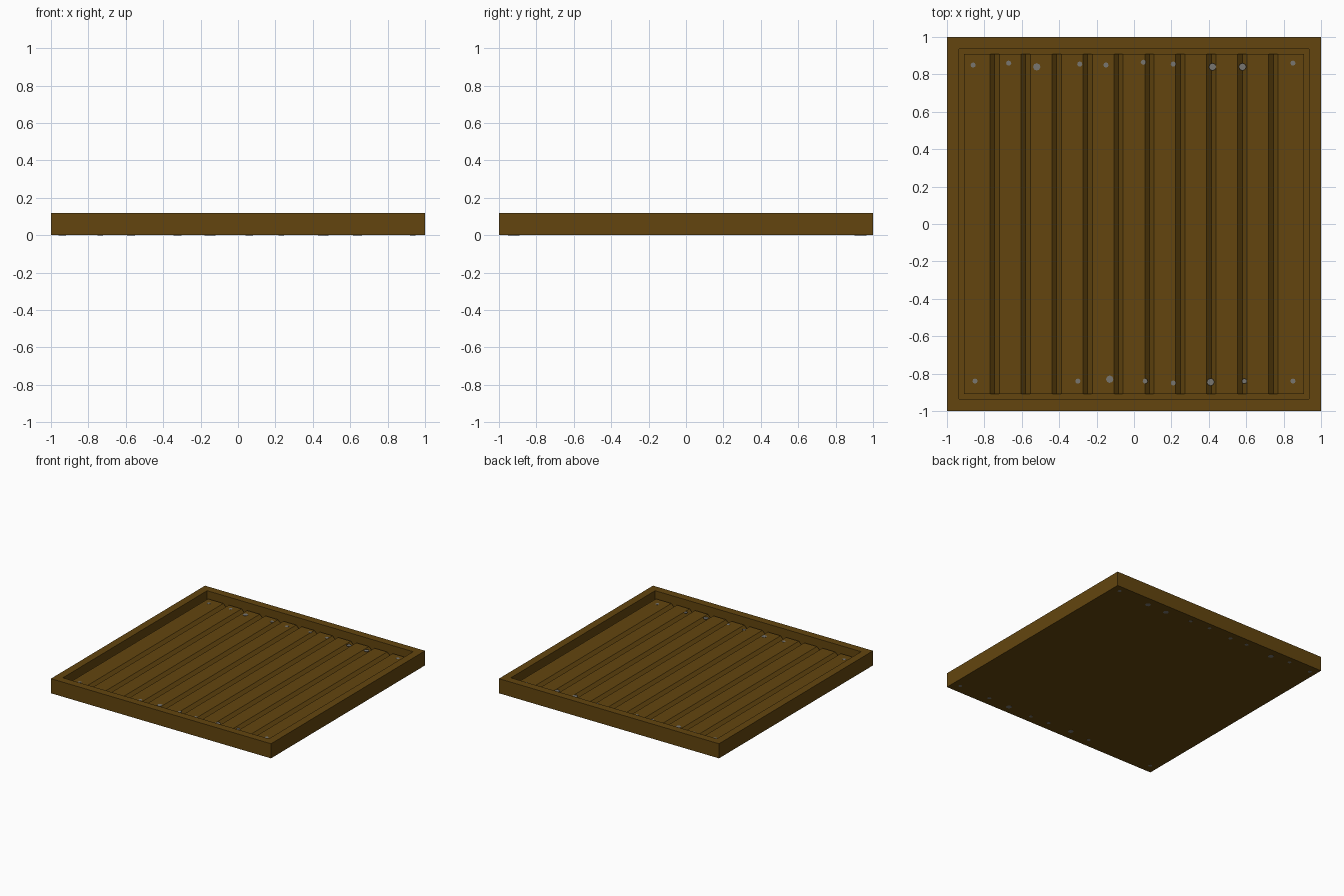
import bpy
import bmesh
import math

if "Cube" in bpy.data.objects:
    bpy.data.objects.remove(bpy.data.objects["Cube"])

HEIGHT = 0.12      # overall thickness
INNER = 0.91       # half width of the recess
FLOOR = 0.035      # tray floor beneath the planks
TOP = 0.07         # plank surface
PLANKS = 11
BEVEL = 0.025
PITCH = 2 * INNER / PLANKS


def material(name, colour):
    mat = bpy.data.materials.new(name)
    mat.use_nodes = True
    mat.diffuse_color = colour
    bsdf = next(n for n in mat.node_tree.nodes if n.type == 'BSDF_PRINCIPLED')
    bsdf.inputs["Base Color"].default_value = colour
    return mat


wood = material("brown wood", (0.125, 0.06, 0.0045, 1))
metal = material("grey nail", (0.19, 0.18, 0.16, 1))


def finish(bm, name, mat):
    bmesh.ops.recalc_face_normals(bm, faces=bm.faces)
    mesh = bpy.data.meshes.new(name)
    bm.to_mesh(mesh)
    bm.free()
    mesh.materials.append(mat)
    obj = bpy.data.objects.new(name, mesh)
    bpy.context.collection.objects.link(obj)
    return obj


# Frame: a slab with its top inset and sunk into a tray
bm = bmesh.new()
bmesh.ops.create_cube(bm, size=1)
bmesh.ops.scale(bm, vec=(2, 2, HEIGHT), verts=bm.verts)
bmesh.ops.translate(bm, vec=(0, 0, HEIGHT / 2), verts=bm.verts)
bm.normal_update()
top = max(bm.faces, key=lambda f: f.calc_center_median().z)
bmesh.ops.inset_region(bm, faces=[top], thickness=1 - INNER)
sunk = bmesh.ops.extrude_face_region(bm, geom=[top])
bmesh.ops.translate(bm, vec=(0, 0, FLOOR - HEIGHT),
                    verts=[v for v in sunk["geom"] if isinstance(v, bmesh.types.BMVert)])
if top.is_valid:
    bmesh.ops.delete(bm, geom=[top], context='FACES_ONLY')
finish(bm, "frame", wood)

# Planks: one profile with a V groove at each joint, extruded front to back
profile = [(-INNER, FLOOR), (-INNER, TOP)]
for i in range(1, PLANKS):
    x = -INNER + i * PITCH
    profile += [(x - BEVEL, TOP), (x, TOP - BEVEL), (x + BEVEL, TOP)]
profile += [(INNER, TOP), (INNER, FLOOR)]
bm = bmesh.new()
face = bm.faces.new([bm.verts.new((x, -INNER, z)) for x, z in profile])
ends = bmesh.ops.extrude_face_region(bm, geom=[face])
bmesh.ops.translate(bm, vec=(0, 2 * INNER, 0),
                    verts=[v for v in ends["geom"] if isinstance(v, bmesh.types.BMVert)])
finish(bm, "planks", wood)

# Nail heads: x, y and radius, on the planks and repeated on the underside
SMALL, LARGE = 0.014, 0.02
back_row = [(-0.86, 0.85, SMALL), (-0.67, 0.86, SMALL), (-0.52, 0.84, LARGE),
            (-0.29, 0.855, SMALL), (-0.15, 0.85, SMALL), (0.05, 0.865, SMALL),
            (0.21, 0.855, SMALL), (0.42, 0.84, LARGE), (0.58, 0.84, LARGE),
            (0.85, 0.86, SMALL)]
front_row = [(-0.85, -0.84, SMALL), (-0.3, -0.84, SMALL), (-0.13, -0.83, LARGE),
             (0.06, -0.84, SMALL), (0.21, -0.85, SMALL), (0.41, -0.845, LARGE),
             (0.59, -0.84, SMALL), (0.85, -0.84, SMALL)]


def nail_heads(name, z, spread, thick):
    bm = bmesh.new()
    for x, y, r in back_row + front_row:
        made = bmesh.ops.create_cone(bm, cap_ends=True, segments=8, depth=thick,
                                     radius1=r * spread, radius2=r * spread)
        bmesh.ops.translate(bm, vec=(x * spread, y * spread, z), verts=made["verts"])
    finish(bm, name, metal)


nail_heads("nail_heads", TOP, 1, 0.003)
nail_heads("underside_nail_heads", 0, 1 / INNER, 0.001)
